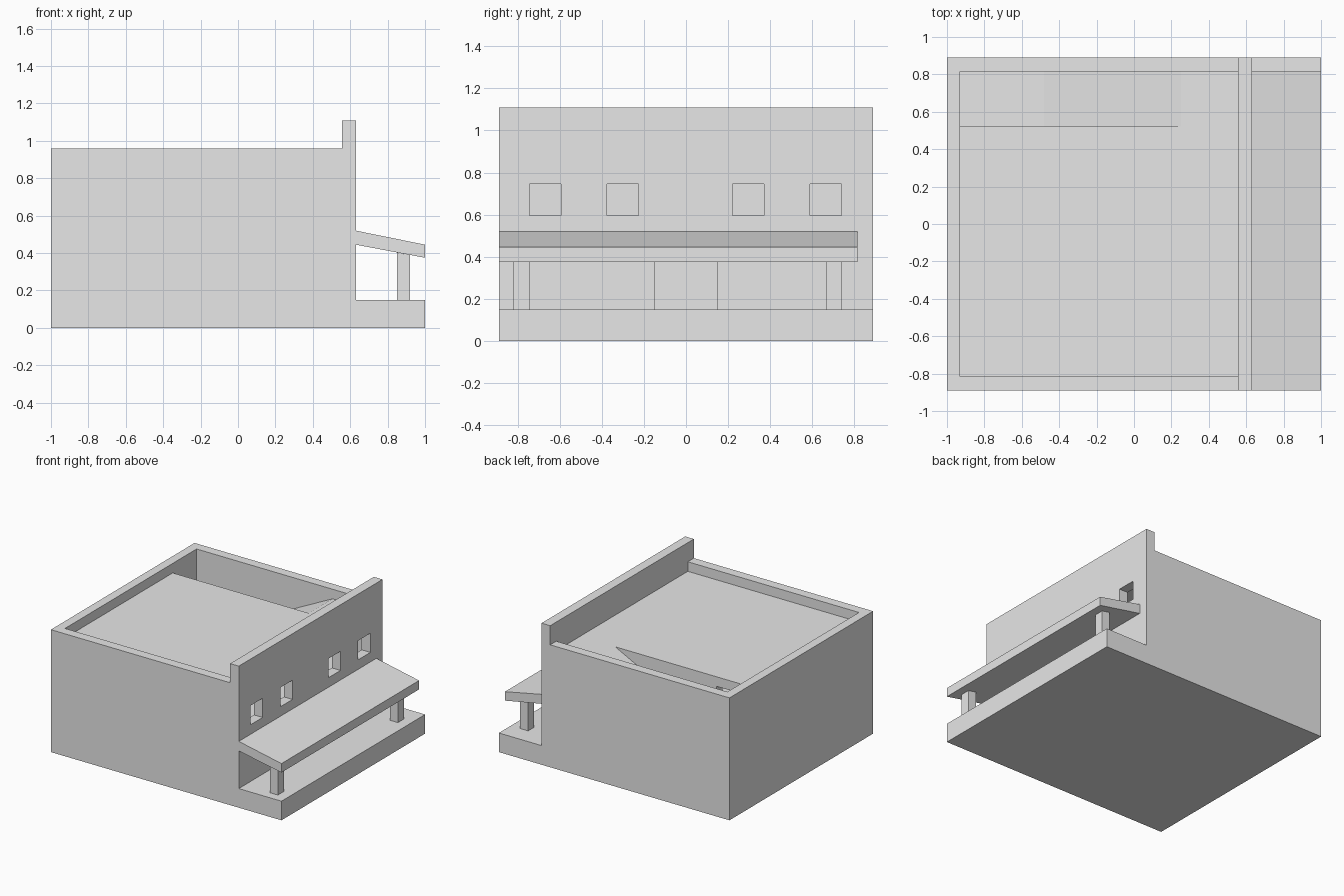
import bpy
import bmesh

cube = bpy.data.objects.get("Cube")
if cube:
    bpy.data.objects.remove(cube, do_unlink=True)

T = 0.075           # wall and slab thickness
GROUND, UPPER, ROOF = 0.15, 0.52, 0.885
SIDE = 0.89         # half depth
IN_X, FACADE_X, OUT_X = -0.93, 0.555, 0.63
IN_Y = SIDE - T

plaster = bpy.data.materials.new("light_grey_plaster")
plaster.use_nodes = True
plaster.diffuse_color = (0.8, 0.8, 0.8, 1)
plaster.node_tree.nodes["Principled BSDF"].inputs["Base Color"].default_value = (0.8, 0.8, 0.8, 1)


def extrude(name, profile, y0, y1):
    """Solid from an x-z profile swept from y0 to y1."""
    bm = bmesh.new()
    face = bm.faces.new([bm.verts.new((x, y0, z)) for x, z in profile])
    swept = bmesh.ops.extrude_face_region(bm, geom=[face])["geom"]
    verts = [v for v in swept if isinstance(v, bmesh.types.BMVert)]
    bmesh.ops.translate(bm, verts=verts, vec=(0, y1 - y0, 0))
    bmesh.ops.recalc_face_normals(bm, faces=bm.faces[:])
    mesh = bpy.data.meshes.new(name)
    bm.to_mesh(mesh)
    bm.free()
    mesh.materials.append(plaster)
    obj = bpy.data.objects.new(name, mesh)
    bpy.context.collection.objects.link(obj)
    return obj


def box(name, x0, x1, y0, y1, z0, z1):
    return extrude(name, [(x0, z0), (x1, z0), (x1, z1), (x0, z1)], y0, y1)


def cut(target, cutter):
    cutter.hide_render = True
    mod = target.modifiers.new("cut", "BOOLEAN")
    mod.operation = "DIFFERENCE"
    mod.solver = "EXACT"
    mod.object = cutter
    bpy.context.view_layer.objects.active = target
    bpy.ops.object.modifier_apply(modifier=mod.name)
    bpy.data.objects.remove(cutter, do_unlink=True)


# Building body with porch step and raised facade
body = extrude("building_body", [
    (-1, 0), (1, 0), (1, GROUND), (OUT_X, GROUND), (OUT_X, 1.11),
    (FACADE_X, 1.11), (FACADE_X, 0.96), (-1, 0.96)], -SIDE, SIDE)

# Roof terrace behind the parapet
cut(body, box("terrace_cutter", IN_X, FACADE_X, -IN_Y, IN_Y, ROOF, 1.2))

# Ramp well from the upper floor to the roof
cut(body, extrude("ramp_cutter", [
    (IN_X, UPPER), (-0.48, UPPER), (0.25, ROOF), (0.25, 0.92), (IN_X, 0.92)],
    UPPER, IN_Y))

# Hollow rooms
cut(body, box("ground_room_cutter", IN_X, FACADE_X, -IN_Y, IN_Y, GROUND, UPPER - T))
cut(body, box("upper_room_cutter", IN_X, FACADE_X, -IN_Y, UPPER - T, UPPER, ROOF - T))
cut(body, box("back_room_cutter", 0.325, FACADE_X, 0.4, IN_Y, UPPER, ROOF - T))

# Doorway to the ramp and front door
cut(body, box("ramp_door_cutter", IN_X, -0.63, 0.4, 0.56, UPPER, ROOF - T))
cut(body, box("front_door_cutter", 0.5, 0.7, -0.15, 0.15, GROUND, 0.42))

# Facade windows
for y in (-0.67, -0.3, 0.295, 0.665):
    cut(body, box("window_cutter", 0.5, 0.7, y - T, y + T, 0.595, 0.745))

# Sloping porch canopy
extrude("porch_canopy", [(OUT_X, 0.445), (1, 0.375), (1, 0.445), (OUT_X, 0.52)],
        -SIDE, IN_Y)

# Porch posts, with tops cut to the canopy slope
for name, y in (("front_post", -0.82), ("back_post", 0.667)):
    extrude(name, [(0.85, GROUND), (0.92, GROUND), (0.92, 0.39), (0.85, 0.403)], y, y + T)
